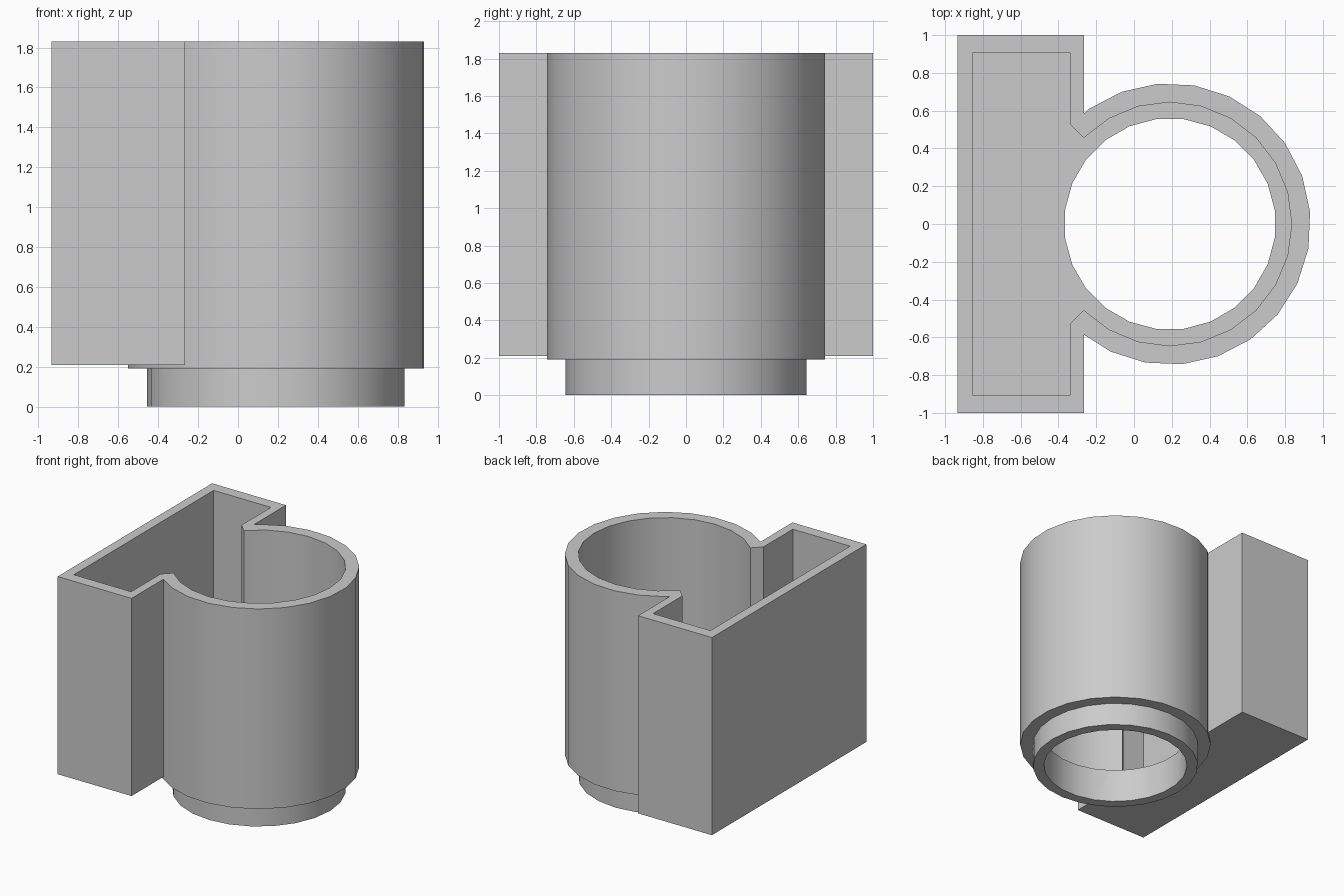
import bpy, bmesh, math

default = bpy.data.objects.get("Cube")
if default:
    bpy.data.objects.remove(default)

CX = 0.19                      # axis of the round socket
TOP, FLOOR, OVER = 1.83, 0.28, 2.0

grey = bpy.data.materials.new("plain grey")
grey.use_nodes = True
colour = (0.6, 0.6, 0.6, 1)
grey.diffuse_color = colour
grey.node_tree.nodes["Principled BSDF"].inputs["Base Color"].default_value = colour


def prism(name, outline, z0, z1):
    """Extrude a flat outline from z0 to z1."""
    bm = bmesh.new()
    face = bm.faces.new([bm.verts.new((x, y, z0)) for x, y in outline])
    side = bmesh.ops.extrude_face_region(bm, geom=[face])["geom"]
    tops = [v for v in side if isinstance(v, bmesh.types.BMVert)]
    bmesh.ops.translate(bm, verts=tops, vec=(0, 0, z1 - z0))
    bmesh.ops.recalc_face_normals(bm, faces=bm.faces)
    mesh = bpy.data.meshes.new(name)
    bm.to_mesh(mesh)
    bm.free()
    mesh.materials.append(grey)
    obj = bpy.data.objects.new(name, mesh)
    bpy.context.collection.objects.link(obj)
    return obj


def circle(r, turn, n=24):
    angles = [math.radians(turn + 360 * i / n) for i in range(n)]
    return [(CX + r * math.cos(a), r * math.sin(a)) for a in angles]


def rect(x0, x1, y):
    return [(x0, -y), (x1, -y), (x1, y), (x0, y)]


def combine(body, tool, operation):
    """Apply a boolean and discard the tool."""
    bpy.context.view_layer.objects.active = body
    mod = body.modifiers.new("boolean", "BOOLEAN")
    mod.operation, mod.solver, mod.object = operation, "EXACT", tool
    bpy.ops.object.modifier_apply(modifier=mod.name)
    bpy.data.objects.remove(tool)


# Solid parts: round socket, side box and the smaller foot ring
holder = prism("holder", circle(0.745, 5), 0.19, OVER - 0.1)
combine(holder, prism("side_box", rect(-0.935, -0.265, 1), 0.21, OVER - 0.05), "UNION")
combine(holder, prism("foot_ring", circle(0.645, 0), 0, 0.24), "UNION")

# Hollows: socket bore, box pocket, chamfered doorway and through hole
doorway = [(-0.4, -0.525), (-0.335, -0.525), (-0.266, -0.456), (0, -0.456)]
doorway += [(x, -y) for x, y in reversed(doorway)]
for cutter in (
    prism("socket_bore", circle(0.645, 0), FLOOR, OVER),
    prism("box_pocket", rect(-0.855, -0.335, 0.905), FLOOR, OVER),
    prism("doorway", doorway, FLOOR, OVER),
    prism("through_hole", circle(0.56, 7.5), -0.1, OVER),
    prism("rim_trim", rect(-1.5, 1.5, 1.5), TOP, OVER + 0.5),
):
    combine(holder, cutter, "DIFFERENCE")

# Smooth round walls, crisp corners
bpy.ops.object.select_all(action="DESELECT")
holder.select_set(True)
bpy.context.view_layer.objects.active = holder
bpy.ops.object.shade_smooth_by_angle(angle=math.radians(30))
